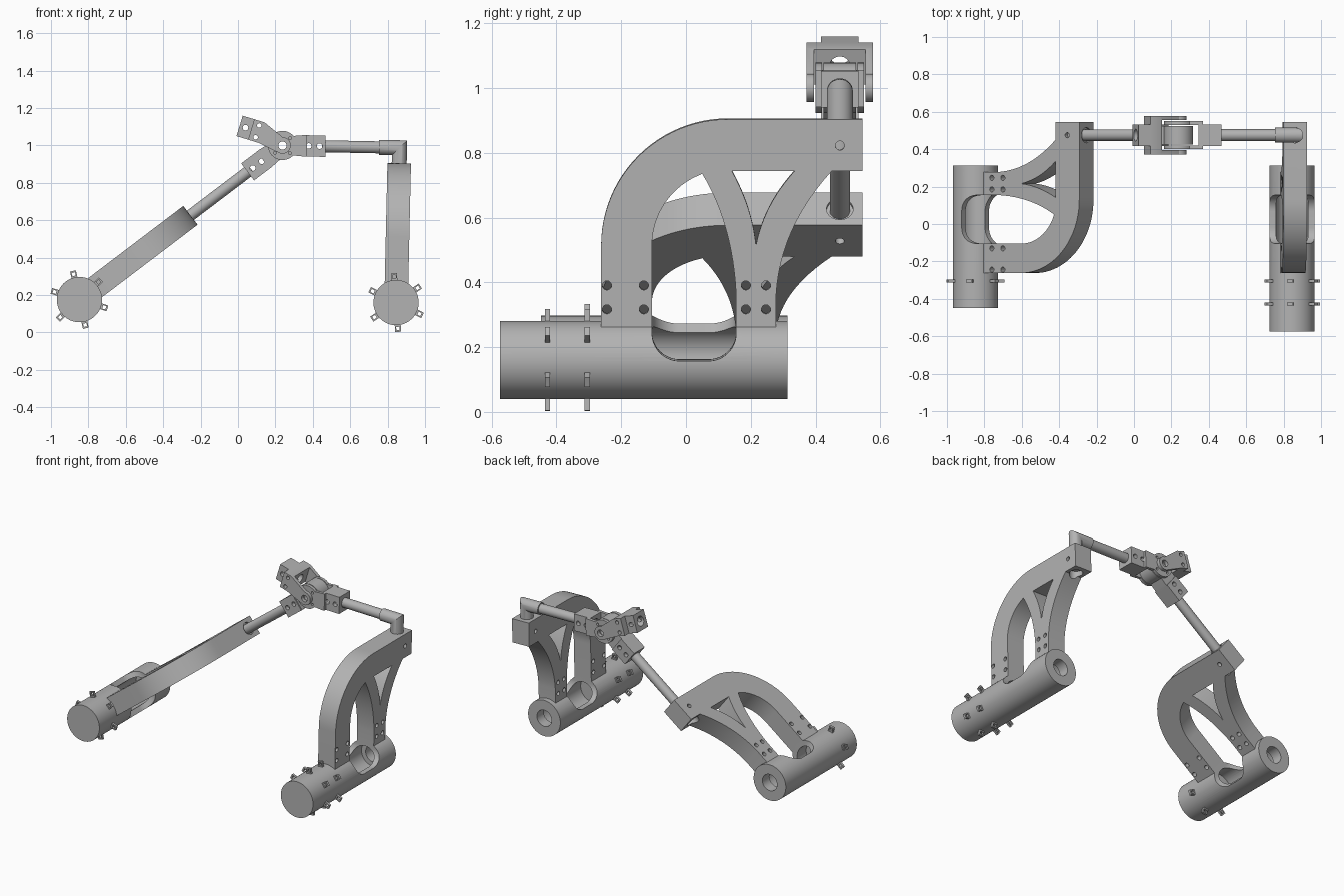
import bpy, bmesh, math
from math import sin, cos, radians, pi
from mathutils import Matrix, Vector

if "Cube" in bpy.data.objects:
    bpy.data.objects.remove(bpy.data.objects["Cube"])

grey = bpy.data.materials.new("satin_grey")
grey.use_nodes = True
grey.diffuse_color = (0.45, 0.45, 0.45, 1)
grey.node_tree.nodes["Principled BSDF"].inputs["Base Color"].default_value = (0.45, 0.45, 0.45, 1)

ROD_Y = 0.475


def finish(bm, name):
    bmesh.ops.recalc_face_normals(bm, faces=bm.faces)
    me = bpy.data.meshes.new(name)
    bm.to_mesh(me)
    bm.free()
    me.materials.append(grey)
    ob = bpy.data.objects.new(name, me)
    bpy.context.collection.objects.link(ob)
    return ob


def cyl(name, a, b, r, seg=40):
    a, b = Vector(a), Vector(b)
    bm = bmesh.new()
    turn = (b - a).to_track_quat('Z', 'Y').to_matrix().to_4x4()
    bmesh.ops.create_cone(bm, cap_ends=True, segments=seg, radius1=r, radius2=r,
                          depth=(b - a).length, matrix=Matrix.Translation((a + b) / 2) @ turn)
    return finish(bm, name)


def box(name, x, y, z):
    bm = bmesh.new()
    bmesh.ops.create_cube(bm, size=1)
    for v in bm.verts:
        v.co = [lo + (c + 0.5) * (hi - lo) for c, (lo, hi) in zip(v.co, (x, y, z))]
    return finish(bm, name)


def extrude(name, pts, axis, lo, hi):
    """Extrude a 2D profile along x (points are y, z) or y (points are x, z)."""
    bm = bmesh.new()
    place = (lambda p: (lo, *p)) if axis == 'x' else (lambda p: (p[0], lo, p[1]))
    face = bm.faces.new([bm.verts.new(place(p)) for p in pts])
    out = bmesh.ops.extrude_face_region(bm, geom=[face])["geom"]
    step = Vector((hi - lo, 0, 0) if axis == 'x' else (0, hi - lo, 0))
    bmesh.ops.translate(bm, vec=step, verts=[g for g in out if isinstance(g, bmesh.types.BMVert)])
    return finish(bm, name)


def arc(cx, cy, r, a0, a1, n=16):
    angs = [radians(a0 + (a1 - a0) * i / n) for i in range(n + 1)]
    return [(cx + r * cos(a), cy + r * sin(a)) for a in angs]


def bez(p, c, q, n=12):
    ts = [i / n for i in range(n + 1)]
    return [tuple((1 - t) ** 2 * p[k] + 2 * t * (1 - t) * c[k] + t * t * q[k] for k in (0, 1)) for t in ts]


def cut(ob, *tools):
    for tool in tools:
        mod = ob.modifiers.new("cut", 'BOOLEAN')
        mod.operation, mod.solver, mod.object = 'DIFFERENCE', 'EXACT', tool
        bpy.ops.object.select_all(action='DESELECT')
        bpy.context.view_layer.objects.active = ob
        ob.select_set(True)
        bpy.ops.object.modifier_apply(modifier="cut")
        bpy.data.objects.remove(tool)
    return ob


def place(objs, origin, theta):
    m = Matrix.Translation(origin) @ Matrix.Rotation(theta, 4, 'Y')
    for ob in objs:
        ob.data.transform(m)


def x_hole(y, z, r=0.014):
    return cyl("hole", (-0.2, y, z), (0.2, y, z), r, 20)


def y_hole(x, z, r):
    return cyl("hole", (x, -0.3, z), (x, 0.3, z), r, 20)


def arm_assembly(side, front_y, rings):
    """Grip and frame; z runs from the grip axis out along the frame."""
    # hollow grip with a hand opening
    grip = cyl(side + "_grip", (0, front_y, 0), (0, 0.313, 0), 0.121, 64)
    slot = [(-0.105, 0.3)] + arc(-0.02, 0.085, 0.085, 180, 270) + arc(0.07, 0.085, 0.085, 270, 360) + [(0.155, 0.3)]
    cut(grip, cyl("cavity", (0, -0.2, 0), (0, 0.24, 0), 0.086, 48),
        cyl("bore", (0, 0.1, 0), (0, 0.4, 0), 0.055),
        extrude("slot", slot, 'x', -0.2, 0.2))
    # curved frame with two legs
    outline = ([(-0.262, 0.1)] + arc(0.13, 0.353, 0.392, 180, 90, 24)
               + [(0.545, 0.745), (0.545, 0.585)]
               + bez((0.45, 0.585), (0.29, 0.41), (0.278, 0.2)) + [(0.278, 0.1), (0.155, 0.1)]
               + bez((0.155, 0.2), (0.145, 0.42), (0.05, 0.577))
               + arc(0.13, 0.355, 0.235, 111, 180) + [(-0.105, 0.1)])
    window = (bez((0.142, 0.585), (0.205, 0.47), (0.216, 0.355))
              + bez((0.216, 0.355), (0.24, 0.48), (0.335, 0.585))[1:])
    frame = extrude(side + "_frame", outline, 'x', -0.063, 0.063)
    bolts = [x_hole(y, z) for y in (-0.244, -0.13, 0.185, 0.247) for z in (0.158, 0.232)]
    cut(frame, extrude("window", window, 'x', -0.2, 0.2),
        cyl("socket", (0, ROD_Y, 0.5), (0, ROD_Y, 0.8), 0.041),
        x_hole(ROD_Y, 0.664), *bolts)
    parts = [grip, frame]
    # small square eyelets round the grip
    for y in rings:
        for k in range(6):
            lug = box(side + "_eyelet", (-0.016, 0.016), (y - 0.008, y + 0.008), (0.118, 0.157))
            cut(lug, box("eye", (-0.009, 0.009), (y - 0.1, y + 0.1), (0.13, 0.148)))
            lug.data.transform(Matrix.Rotation(radians(-5.5 - 60 * k), 4, 'Y'))
            parts.append(lug)
    return parts


def hub_outline(r, a, tail):
    """Round hub at the origin, opening upward into the tail points."""
    return arc(0, 0, r, 90 + a, 450 - a, 32) + tail


def elbow(name, low, corner, end, r, n=40):
    """Mitred tube through three points."""
    low, corner, end = map(Vector, (low, corner, end))
    d1, d2 = (corner - low).normalized(), (end - corner).normalized()
    side = d1.cross(d2).normalized()
    bm = bmesh.new()
    loops = []
    for p, out in ((low, side.cross(d1)), (corner, None), (end, side.cross(d2))):
        if out is None:
            out = (d2 - d1).normalized() / cos(d1.angle(d2) / 2)
        loops.append([bm.verts.new(p + r * (cos(2 * pi * i / n) * side + sin(2 * pi * i / n) * out))
                      for i in range(n)])
    for a, b in zip(loops, loops[1:]):
        for i in range(n):
            bm.faces.new((a[i], a[i - 1], b[i - 1], b[i]))
    bm.faces.new(loops[0])
    bm.faces.new(loops[2])
    return finish(bm, name)


pivot = Vector((0.238, ROD_Y, 1.0))
L_ORG, R_ORG = Vector((0.845, 0, 0.16)), Vector((-0.848, 0, 0.176))
L_TH, R_TH = radians(1.3), radians(52.8)

# two grip-and-frame arms
place(arm_assembly("left", -0.575, (-0.305, -0.428)), L_ORG, L_TH)
place(arm_assembly("right", -0.448, (-0.305,)), R_ORG, R_TH)

# left elbow and rod
up = Vector((sin(L_TH), 0, cos(L_TH)))
base = L_ORG + Vector((0, ROD_Y, 0))
corner = base + up * 0.828
to_pivot = (pivot - corner).normalized()
elbow("left_elbow", base + up * 0.62, corner, corner + to_pivot * 0.11, 0.04)
cyl("left_rod", corner + to_pivot * 0.05, pivot - to_pivot * 0.21, 0.032)

# right rod, in line with its frame
along = Vector((sin(R_TH), 0, cos(R_TH)))
base = R_ORG + Vector((0, ROD_Y, 0))
cyl("right_rod", base + along * 0.62, pivot - along * 0.21, 0.031)
cyl("right_rod_sleeve", base + along * 0.61, base + along * 0.735, 0.041)


def tip_block(name, x, z0, z1, holes):
    block = box(name, (x - 0.057, x + 0.057), (-0.0575, 0.0575), (z0, z1))
    return cut(block, cyl("bore", (x, 0, z0 - 0.1), (x, 0, z1 + 0.1), 0.032),
               *[y_hole(x + dx, z, 0.015) for dx, z in holes])


# hinge: middle fork for the left rod
tail = [(0.057, 0.115), (0.057, 0.13), (-0.057, 0.13), (-0.057, 0.115)]
tail.reverse()
fork = extrude("left_fork", hub_outline(0.078, 42, tail[::-1]), 'y', -0.075, 0.075)
cut(fork, box("gap", (-0.2, 0.2), (-0.055, 0.055), (-0.2, 0.2)), y_hole(0, 0, 0.022),
    *[y_hole(x, z, 0.008) for x in (-0.04, 0.04) for z in (-0.04, 0.04)])
block = tip_block("left_fork_block", 0, 0.107, 0.23, [(0, 0.14), (0, 0.198)])
place([fork, block], pivot, radians(91))

# hinge: inner hub for the right rod
hub = extrude("right_hub", hub_outline(0.078, 42, tail[::-1]), 'y', -0.05, 0.05)
cut(hub, y_hole(0, 0, 0.022))
block = tip_block("right_hub_block", 0, 0.112, 0.234, [(0, 0.14), (0, 0.2)])
place([hub, block], pivot, R_TH + pi)

# hinge: outer fork with a free socket
tail = [(0.09, 0.128), (0.09, 0.185), (-0.024, 0.185), (-0.024, 0.128)]
fork = extrude("free_fork", hub_outline(0.044, 75, tail), 'y', -0.103, 0.103)
cut(fork, box("gap", (-0.2, 0.2), (-0.08, 0.08), (-0.2, 0.12)), y_hole(0, 0, 0.022),
    cyl("bore", (0.033, 0, 0), (0.033, 0, 0.3), 0.032),
    *[y_hole(0.033 + d, 0.15, 0.012) for d in (-0.033, 0.033)])
block = tip_block("free_fork_block", 0.033, 0.18, 0.25, [(0, 0.217)])
place([fork, block], pivot, radians(-73))

# smooth the round faces, keep edges sharp
bpy.ops.object.select_all(action='DESELECT')
for ob in bpy.context.collection.objects:
    if ob.type == 'MESH' and grey.name in ob.data.materials:
        ob.select_set(True)
        bpy.context.view_layer.objects.active = ob
bpy.ops.object.shade_smooth_by_angle(angle=radians(30))
